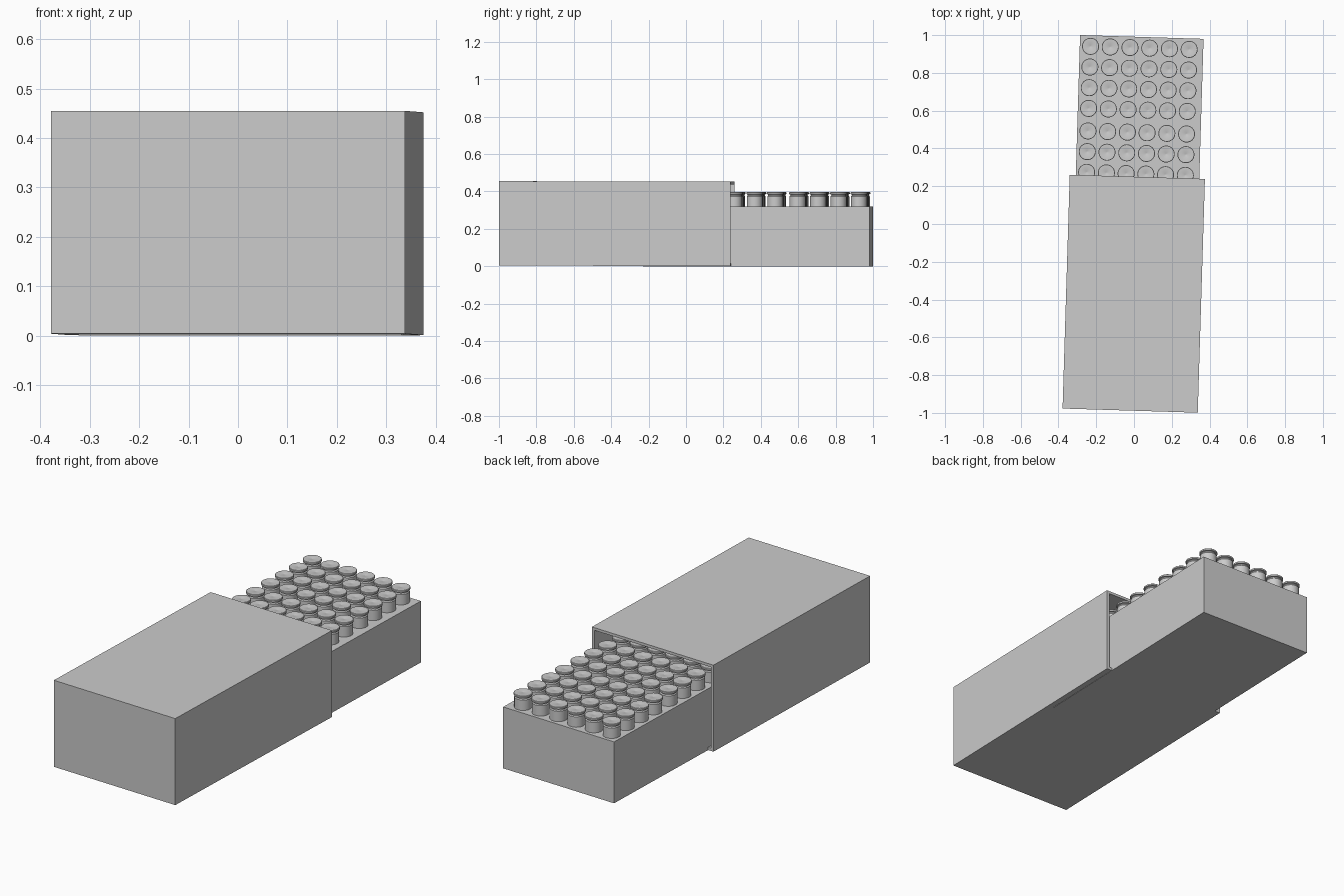
import bpy, bmesh, math
from mathutils import Matrix

if "Cube" in bpy.data.objects:
    bpy.data.objects.remove(bpy.data.objects["Cube"])

TURN = Matrix.Rotation(math.radians(-1.76), 4, 'Z')   # box lies slightly askew


def make(name, bm, matrix=TURN):
    bmesh.ops.recalc_face_normals(bm, faces=bm.faces[:])
    mesh = bpy.data.meshes.new(name)
    bm.to_mesh(mesh)
    bm.free()
    obj = bpy.data.objects.new(name, mesh)
    bpy.context.collection.objects.link(obj)
    obj.matrix_world = matrix
    return obj


def box(x0, x1, y0, y1, z0, z1):
    bm = bmesh.new()
    bmesh.ops.create_cube(bm, size=1)
    bmesh.ops.scale(bm, vec=(x1 - x0, y1 - y0, z1 - z0), verts=bm.verts)
    bmesh.ops.translate(bm, vec=((x0 + x1) / 2, (y0 + y1) / 2, (z0 + z1) / 2), verts=bm.verts)
    return bm


# Outer sleeve: thin-walled carton, open at the back end, nose slightly raised
bm = box(-0.348, 0.368, -0.988, 0.25, 0.001, 0.452)
for v in bm.verts:
    if v.co.y < 0:
        v.co.z += 0.003
bm.normal_update()
back = [f for f in bm.faces if f.normal.y > 0.9]
bmesh.ops.delete(bm, geom=back, context='FACES')
sleeve = make("sleeve", bm)
wall = sleeve.modifiers.new("wall", 'SOLIDIFY')
wall.thickness = 0.014
wall.offset = -1
wall.use_even_offset = True

# Sliding tray
make("tray", box(-0.316, 0.338, -0.22, 0.991, 0.0, 0.32))

# Cartridge: lathed body, extractor groove, rim and tiny centre dimple
PROFILE = [(0.042, 0.30), (0.042, 0.374), (0.038, 0.379), (0.038, 0.384),
           (0.045, 0.386), (0.045, 0.394), (0.043, 0.396), (0.004, 0.396), (0.0, 0.394)]
bm = bmesh.new()
verts = [bm.verts.new((r, 0, z)) for r, z in PROFILE]
edges = [bm.edges.new(p) for p in zip(verts, verts[1:])]
bmesh.ops.spin(bm, geom=verts + edges, cent=(0, 0, 0), axis=(0, 0, 1),
               angle=math.tau, steps=32, use_duplicate=False)
bmesh.ops.remove_doubles(bm, verts=bm.verts[:], dist=0.0001)
first = make("cartridge", bm, TURN @ Matrix.Translation((-0.259, 0.933, 0)))
bpy.context.view_layer.objects.active = first
first.select_set(True)
bpy.ops.object.shade_smooth_by_angle(angle=math.radians(30))

# Rows of six running back into the sleeve, slightly wider gap after each fourth row
for row in range(10):
    y = 0.933 - 0.1095 * row - 0.01 * (row // 4)
    for col in range(6):
        if row == col == 0:
            continue
        c = bpy.data.objects.new("cartridge", first.data)
        bpy.context.collection.objects.link(c)
        for m in first.modifiers:
            c.modifiers.new(m.name, m.type)
        c.matrix_world = TURN @ Matrix.Translation((-0.259 + 0.1045 * col, y, 0))
